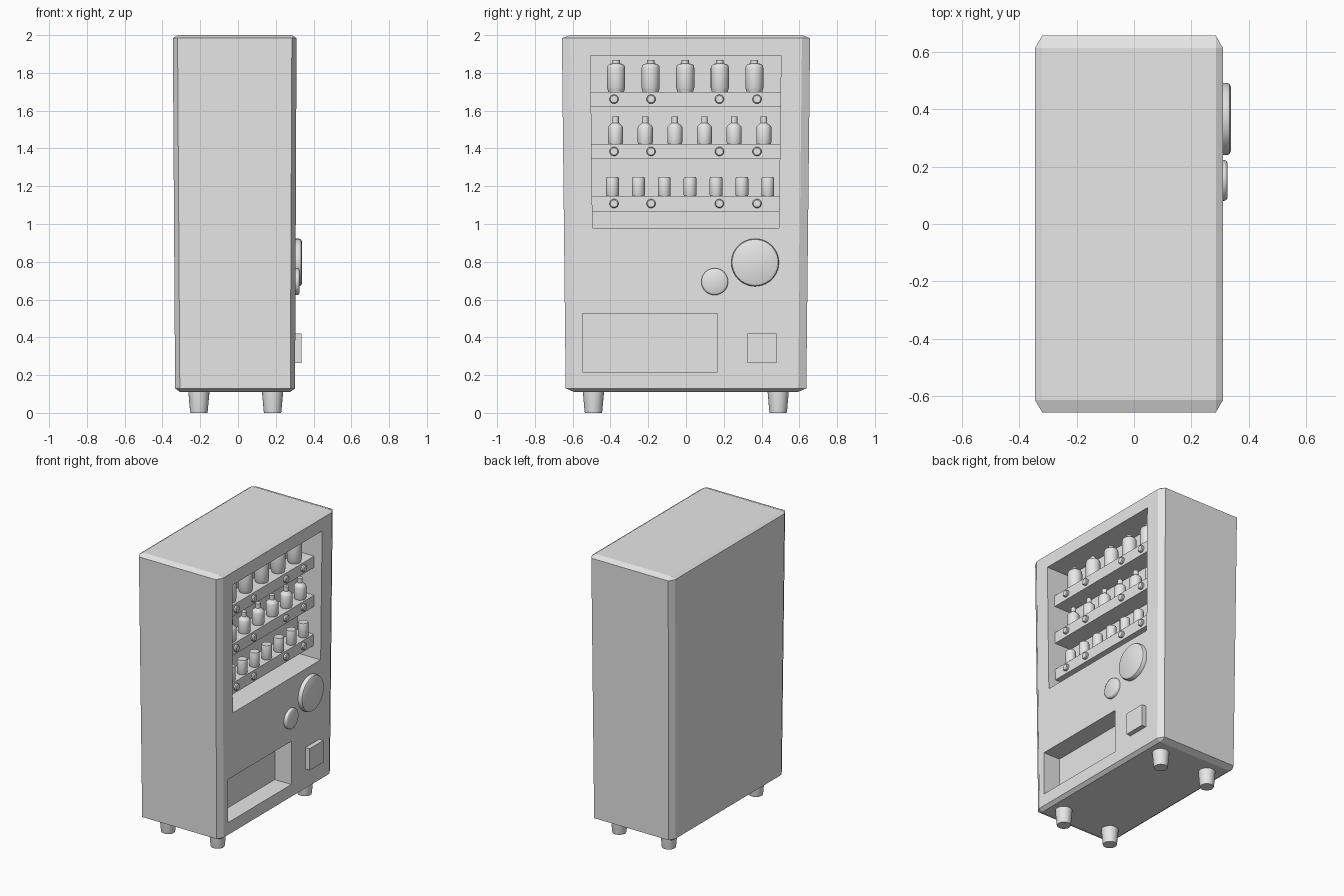
import bpy
import bmesh
import math
from mathutils import Matrix

if "Cube" in bpy.data.objects:
    bpy.data.objects.remove(bpy.data.objects["Cube"], do_unlink=True)

GREY = (0.8, 0.8, 0.8, 1)
grey = bpy.data.materials.new("light_grey")
grey.use_nodes = True
grey.diffuse_color = GREY
grey.node_tree.nodes["Principled BSDF"].inputs["Base Color"].default_value = GREY


def finish(bm, name, smooth=False):
    bmesh.ops.recalc_face_normals(bm, faces=bm.faces[:])
    mesh = bpy.data.meshes.new(name)
    bm.to_mesh(mesh)
    bm.free()
    mesh.materials.append(grey)
    obj = bpy.data.objects.new(name, mesh)
    bpy.context.collection.objects.link(obj)
    bpy.ops.object.select_all(action="DESELECT")
    obj.select_set(True)
    bpy.context.view_layer.objects.active = obj
    if smooth:
        bpy.ops.object.shade_smooth_by_angle(angle=math.radians(35))
    return obj


def loft(bm, rings):
    """Skin a stack of equal-length point rings and cap both ends."""
    loops = [[bm.verts.new(p) for p in ring] for ring in rings]
    for a, b in zip(loops, loops[1:]):
        for i in range(len(a)):
            j = (i + 1) % len(a)
            bm.faces.new((a[i], a[j], b[j], b[i]))
    bm.faces.new(loops[0][::-1])
    bm.faces.new(loops[-1])


def rect(x0, x1, y0, y1, z):
    return [(x0, y0, z), (x1, y0, z), (x1, y1, z), (x0, y1, z)]


def box(name, x0, x1, y0, y1, z0, z1):
    bm = bmesh.new()
    loft(bm, [rect(x0, x1, y0, y1, z0), rect(x0, x1, y0, y1, z1)])
    return finish(bm, name)


def turned(name, profile, loc, along_x=False, sides=24):
    """Revolve (radius, height) pairs around z, or around x."""
    angles = [math.tau * i / sides for i in range(sides)]
    bm = bmesh.new()
    loft(bm, [[(r * math.cos(a), r * math.sin(a), h) for a in angles]
              for r, h in profile])
    turn = Matrix.Rotation(math.pi / 2, 4, "Y") if along_x else Matrix()
    bm.transform(Matrix.Translation(loc) @ turn)
    return finish(bm, name, True)


# Cabinet: tapered box with chamfered edges
CX, CY = 0.025, 0.043


def chamfered(x0, x1, y, z):
    return [(x0 + CX, -y, z), (x1 - CX, -y, z), (x1, CY - y, z), (x1, y - CY, z),
            (x1 - CX, y, z), (x0 + CX, y, z), (x0, y - CY, z), (x0, CY - y, z)]


bm = bmesh.new()
low, high = chamfered(-0.333, 0.302, 0.637, 0.13), chamfered(-0.345, 0.31, 0.657, 1.984)
loops = [[bm.verts.new(p) for p in ring] for ring in (low, high)]
for i in range(8):
    j = (i + 1) % 8
    bm.faces.new((loops[0][i], loops[0][j], loops[1][j], loops[1][i]))
for ring, z, x0, x1, y in ((loops[0], 0.111, -0.333, 0.302, 0.637),
                           (loops[1], 2.0, -0.345, 0.31, 0.657)):
    cap = [bm.verts.new(p) for p in rect(x0 + CX, x1 - CX, CY - y, y - CY, z)]
    bm.faces.new(cap)
    for k in range(4):
        a, b = ring[2 * k], ring[2 * k + 1]
        n = (k + 1) % 4
        if k % 2 == 0:
            bm.faces.new((a, b, cap[n], cap[k]))
            bm.faces.new((b, ring[(2 * k + 2) % 8], cap[n]))
        else:
            bm.faces.new((a, b, cap[n], cap[k]))
            bm.faces.new((b, ring[(2 * k + 2) % 8], cap[n]))
cabinet = finish(bm, "cabinet")

# Display window and pickup bay cut into the cabinet face
bm = bmesh.new()
loft(bm, [rect(0.12, 0.5, -0.495, 0.492, 0.98), rect(0.125, 0.5, -0.505, 0.503, 1.893)])
window_cutter = finish(bm, "window_cutter")
bay_cutter = box("bay_cutter", 0.172, 0.5, -0.547, 0.168, 0.217, 0.525)
for cutter in (window_cutter, bay_cutter):
    cutter.hide_render = True
    cut = cabinet.modifiers.new("cut", "BOOLEAN")
    cut.operation = "DIFFERENCE"
    cut.solver = "EXACT"
    cut.object = cutter
    bpy.context.view_layer.objects.active = cabinet
    bpy.ops.object.modifier_apply(modifier=cut.name)
    bpy.data.objects.remove(cutter, do_unlink=True)

# Goods: (radius, height) profiles
large_bottle = [(0.042, 0), (0.045, 0.012), (0.048, 0.02), (0.048, 0.125), (0.045, 0.138),
                (0.036, 0.147), (0.02, 0.15), (0.02, 0.168)]
small_bottle = [(0.037, 0), (0.04, 0.01), (0.04, 0.088), (0.036, 0.096), (0.017, 0.113),
                (0.017, 0.145)]
can = [(0.031, 0), (0.034, 0.007), (0.034, 0.093), (0.031, 0.101)]

# Shelves with goods and round selector buttons
button = [(0.024, 0), (0.024, 0.012), (0.019, 0.018)]
rows = [("large_bottle", large_bottle, 1.70, 5, -0.37, 0.183, 0.19),
        ("small_bottle", small_bottle, 1.423, 6, -0.373, 0.157, 0.20),
        ("can", can, 1.147, 7, -0.389, 0.137, 0.21)]
for name, profile, z, count, start, step, x in rows:
    box(name + "_shelf", 0.11, 0.25, -0.503, 0.499, z - 0.08, z)
    for i in range(count):
        turned(f"{name}_{i + 1}", profile, (x, start + step * i, z))
    for i, y in enumerate((-0.381, -0.185, 0.177, 0.376)):
        turned(f"{name}_button_{i + 1}", button, (0.249, y, z - 0.039), True, 16)

# Round dials and coin return box on the face
turned("large_dial", [(0.126, 0), (0.126, 0.045), (0.122, 0.053), (0.112, 0.058)],
       (0.28, 0.366, 0.796), True, 40)
turned("small_dial", [(0.071, 0), (0.071, 0.036), (0.068, 0.042), (0.061, 0.046)],
       (0.28, 0.152, 0.695), True, 32)
box("coin_return", 0.28, 0.336, 0.326, 0.48, 0.265, 0.42)

# Tapered feet
for x in (-0.207, 0.183):
    for y in (-0.49, 0.488):
        turned("foot", [(0.045, 0), (0.047, 0.01), (0.055, 0.1), (0.056, 0.115)], (x, y, 0))
